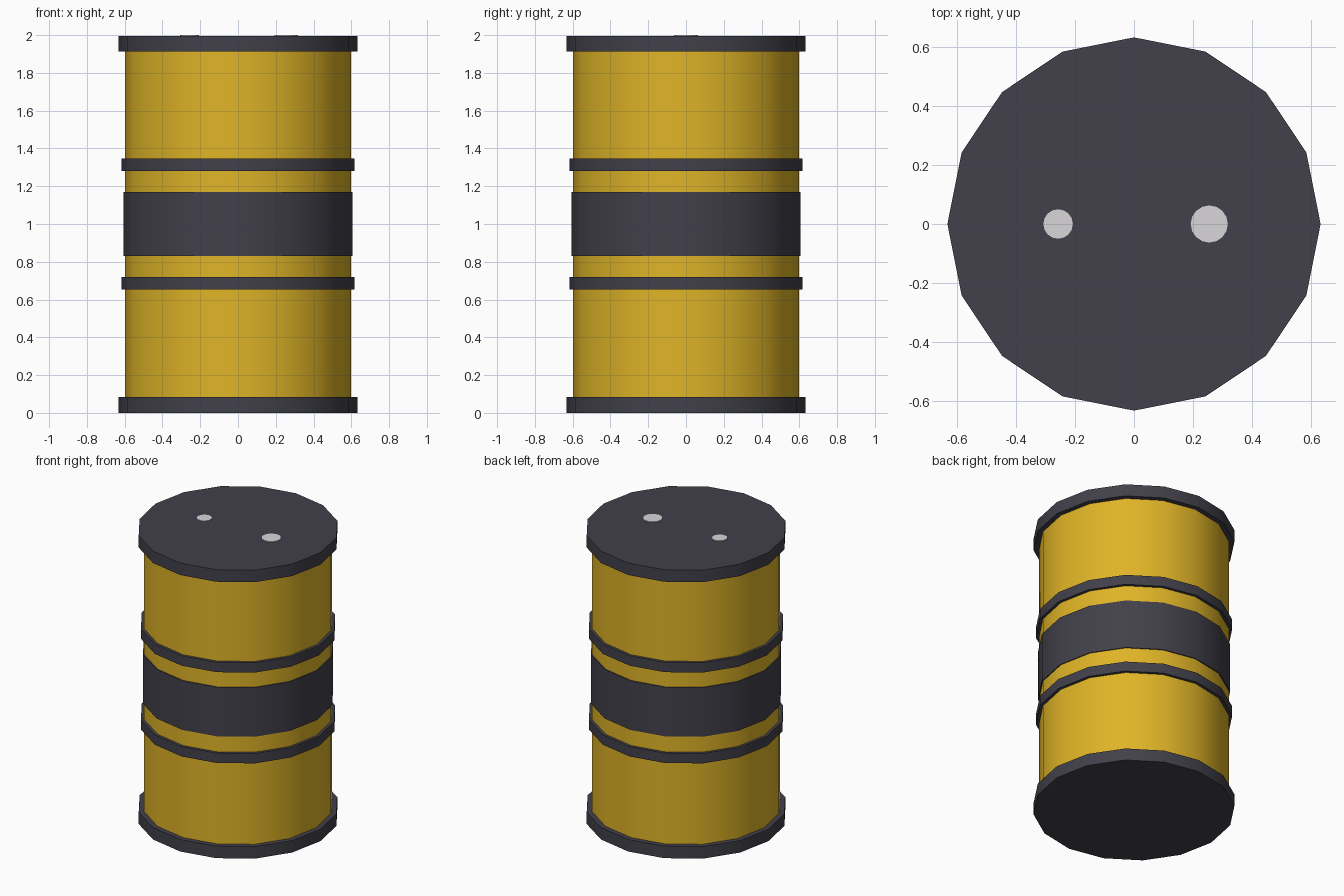
import bpy
import math

cube = bpy.data.objects.get("Cube")
if cube:
    bpy.data.objects.remove(cube, do_unlink=True)


def make_material(name, rgb):
    mat = bpy.data.materials.new(name)
    mat.use_nodes = True
    colour = (*rgb, 1.0)
    mat.diffuse_color = colour
    mat.node_tree.nodes["Principled BSDF"].inputs["Base Color"].default_value = colour
    return mat


yellow = make_material("yellow paint", (0.74, 0.455, 0.02))
charcoal = make_material("charcoal", (0.054, 0.052, 0.069))
silver = make_material("light metal", (0.69, 0.67, 0.70))


def disc(name, radius, bottom, top, mat, x=0.0):
    """Upright sixteen-sided cylinder between two heights."""
    bpy.ops.mesh.primitive_cylinder_add(
        vertices=16, radius=radius, depth=top - bottom,
        location=(x, 0, (bottom + top) / 2))
    obj = bpy.context.object
    obj.name = name
    obj.data.materials.append(mat)
    bpy.ops.object.shade_smooth_by_angle(angle=math.radians(35))
    return obj


# Drum wall
disc("drum_body", 0.598, 0.04, 1.95, yellow)

# End rims with flat closed faces
disc("bottom_rim", 0.632, 0.0, 0.083, charcoal)
disc("top_rim", 0.632, 1.912, 1.995, charcoal)

# Rolling hoops and the wide painted band
disc("lower_hoop", 0.618, 0.652, 0.72, charcoal)
disc("upper_hoop", 0.618, 1.28, 1.348, charcoal)
disc("middle_band", 0.605, 0.83, 1.17, charcoal)

# Filler and vent caps on the lid
disc("large_cap", 0.063, 1.98, 2.0, silver, x=0.255)
disc("small_cap", 0.05, 1.98, 2.0, silver, x=-0.257)
